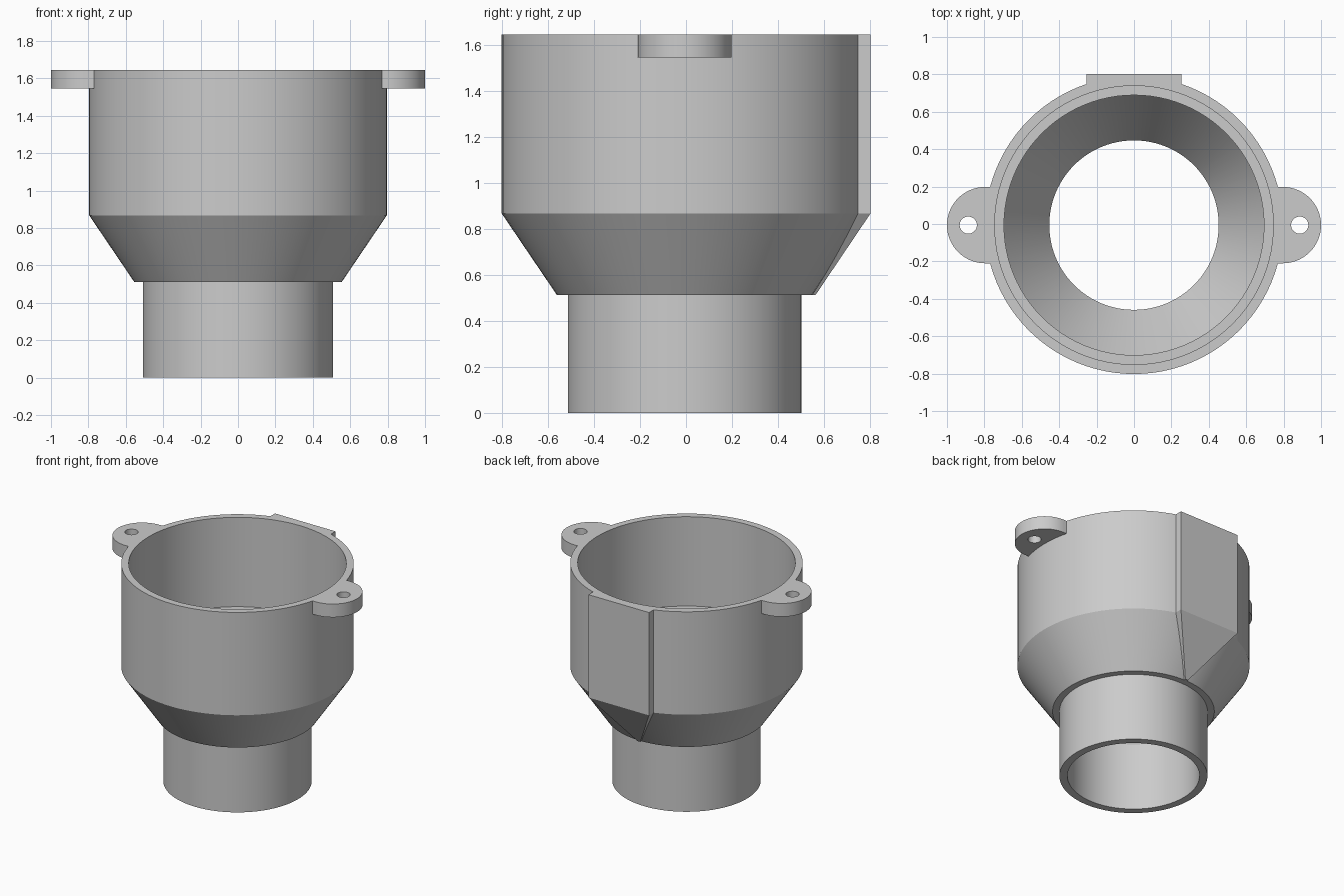
import bpy, bmesh, math
from mathutils import Matrix, Vector

cube = bpy.data.objects.get("Cube")
if cube:
    bpy.data.objects.remove(cube, do_unlink=True)

CY = -0.006            # centre of the round body in y
TOP, SHOULDER, COLLAR = 1.645, 0.868, 0.512
BACK = 0.803           # flat back of the pad

grey = bpy.data.materials.new("plain_grey")
grey.use_nodes = True
colour = (0.6, 0.6, 0.6, 1)
grey.diffuse_color = colour
grey.node_tree.nodes["Principled BSDF"].inputs["Base Color"].default_value = colour


def finish(bm, name, smooth=True):
    """Turn a bmesh into a shaded, coloured object."""
    bmesh.ops.recalc_face_normals(bm, faces=bm.faces[:])
    mesh = bpy.data.meshes.new(name)
    bm.to_mesh(mesh)
    bm.free()
    mesh.materials.append(grey)
    obj = bpy.data.objects.new(name, mesh)
    bpy.context.collection.objects.link(obj)
    if smooth:
        bpy.ops.object.select_all(action='DESELECT')
        obj.select_set(True)
        bpy.context.view_layer.objects.active = obj
        bpy.ops.object.shade_smooth_by_angle(angle=math.radians(25))
    return obj


def add_loop(bm, points):
    verts = [bm.verts.new(p) for p in points]
    return [bm.edges.new((a, b)) for a, b in zip(verts, verts[1:] + verts[:1])]


def arc(cx, cy, z, r, start, end, steps):
    return [(cx + r * math.cos(t), cy + r * math.sin(t), z)
            for t in (start + (end - start) * i / steps for i in range(steps + 1))]


# Hollow body: closed wall section (radius, height) turned about the axis
section = [
    (0.508, 0), (0.508, COLLAR), (0.555, COLLAR), (0.796, SHOULDER), (0.796, TOP),
    (0.745, TOP), (0.745, 0.97), (0.695, 0.97), (0.695, SHOULDER),
    (0.453, COLLAR), (0.453, 0),
]
bm = bmesh.new()
edges = add_loop(bm, [(0, CY - r, z) for r, z in section])
bmesh.ops.spin(bm, geom=edges, cent=(0, CY, 0), axis=(0, 0, 1),
               angle=math.tau, steps=96, use_merge=True)
bmesh.ops.remove_doubles(bm, verts=bm.verts[:], dist=1e-4)
finish(bm, "funnel_body")

# Mounting ears: rounded plates with a screw hole
for side, name in ((1, "left_mounting_ear"), (-1, "right_mounting_ear")):
    bm = bmesh.new()
    z, r = TOP - 0.1, 0.204
    outline = [(0.76, CY - r, z)]
    outline += arc(1 - r, CY, z, r, -math.pi / 2, math.pi / 2, 32)
    outline += [(0.76, CY + r, z)]
    edges = add_loop(bm, outline)
    edges += add_loop(bm, arc(0.886, CY, z, 0.046, 0, math.tau, 32)[:-1])
    bmesh.ops.triangle_fill(bm, use_beauty=True, edges=edges, normal=(0, 0, 1))
    grown = bmesh.ops.extrude_face_region(bm, geom=bm.faces[:], use_keep_orig=True)
    bmesh.ops.translate(bm, vec=Vector((0, 0, 0.1)),
                        verts=[v for v in grown["geom"] if isinstance(v, bmesh.types.BMVert)])
    bmesh.ops.transform(bm, matrix=Matrix.Diagonal((side, 1, 1, 1)), verts=bm.verts[:])
    finish(bm, name)

# Flat back pad: a straight block that tapers to a point down the cone
bm = bmesh.new()
rings = []
for z, half, inner, outer in ((TOP, 0.253, 0.742, BACK),
                              (SHOULDER, 0.253, 0.742, BACK),
                              (COLLAR, 0.012, 0.535, 0.563)):
    rings.append([bm.verts.new(p) for p in ((-half, inner, z), (half, inner, z),
                                            (half, outer, z), (-half, outer, z))])
for upper, lower in zip(rings, rings[1:]):
    for i in range(4):
        j = (i + 1) % 4
        bm.faces.new((upper[i], upper[j], lower[j], lower[i]))
bm.faces.new(rings[0])
bm.faces.new(rings[-1])
finish(bm, "back_pad", smooth=False)
